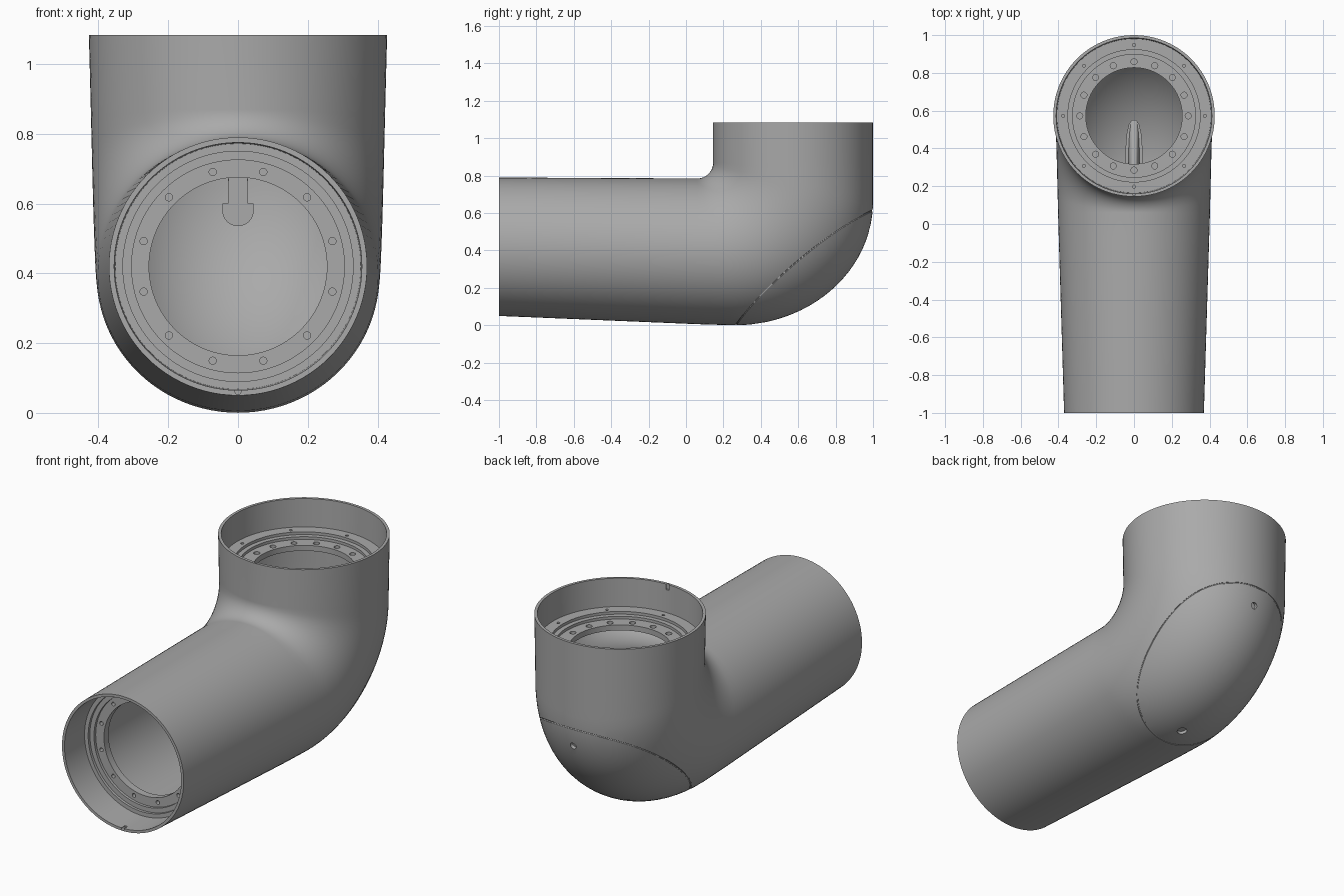
import bpy, bmesh, math
from mathutils import Vector, Matrix

if "Cube" in bpy.data.objects:
    bpy.data.objects.remove(bpy.data.objects["Cube"])

N = 96
mat = bpy.data.materials.new("mid grey")
mat.diffuse_color = (0.40, 0.40, 0.40, 1)
mat.use_nodes = True
mat.node_tree.nodes["Principled BSDF"].inputs["Base Color"].default_value = mat.diffuse_color
ZC, YC = 0.42, 0.5725          # centre of front opening (z) and of top opening (y)


def lerp(a, b, t):
    return a + (b - a) * t


def make(name, bm):
    me = bpy.data.meshes.new(name)
    bmesh.ops.recalc_face_normals(bm, faces=bm.faces[:])
    bm.to_mesh(me)
    bm.free()
    ob = bpy.data.objects.new(name, me)
    bpy.context.collection.objects.link(ob)
    me.materials.append(mat)
    return ob


# A section is (inner point, outer point, half width); points are (y, z)
def point(sec, a):
    (iy, iz), (oy, oz), w = sec
    c = math.cos(a)
    return Vector((w * math.sin(a), (iy + oy) / 2 + (oy - iy) / 2 * c, (iz + oz) / 2 + (oz - iz) / 2 * c))


# Outer elbow line: short straight, elliptical quarter, short straight
OUT = [(0.06, 0.006)]
OUT += [(0.26 + 0.74 * math.sin(i * math.pi / 120), 0.66 - 0.66 * math.cos(i * math.pi / 120)) for i in range(61)]
OUT += [(1.0, 0.87)]
LEN = [0]
for p, q in zip(OUT, OUT[1:]):
    LEN.append(LEN[-1] + math.dist(p, q))


def outer_line(t):
    d = min(max(t, 0), 1) * LEN[-1]
    for i in range(len(OUT) - 1):
        if d <= LEN[i + 1] + 1e-9:
            k = (d - LEN[i]) / (LEN[i + 1] - LEN[i])
            return lerp(OUT[i][0], OUT[i + 1][0], k), lerp(OUT[i][1], OUT[i + 1][1], k)


def bend(t):
    a = t * math.pi / 2
    inner = (0.06 + 0.085 * math.sin(a), 0.87 - 0.085 * math.cos(a))
    return inner, outer_line(t), lerp(0.402, 0.422, t)


def straight(y):
    k = (y + 1) / 1.06
    return (y, lerp(0.79, 0.785, k)), (y, lerp(0.05, 0.006, k)), lerp(0.37, 0.402, k)


def inset(sec, d_in, d):
    i, o = Vector(sec[0]), Vector(sec[1])
    n = (o - i).normalized()
    return tuple(i + n * d_in), tuple(o - n * d), sec[2] - d


def front_ring(r, y):
    return (y, ZC + r), (y, ZC - r), r


def top_ring(r, z):
    return (YC - r, z), (YC + r, z), r


# Pipe body: one closed loop of sections, outside, top seat, cavity, front seat
M = 32
secs = [straight(lerp(-1, 0.06, i / 8)) for i in range(8)]
secs += [bend(i / M) for i in range(M + 1)]
secs += [top_ring(r, z) for r, z in ((0.4275, 1.084), (0.412, 1.084), (0.408, 0.93), (0.35, 0.93), (0.35, 0.915),
                                     (0.325, 0.915), (0.325, 0.90), (0.255, 0.90), (0.255, 0.87))]
for i in range(M, -1, -1):
    t = i / M
    secs.append(inset(bend(t), 0.03 + 0.13 * math.sin(math.pi * t), 0.03))
secs += [inset(straight(y), 0.03, 0.03) for y in (-0.25, -0.76)]
secs += [front_ring(r, y) for r, y in ((0.255, -0.76), (0.255, -0.80), (0.305, -0.80), (0.305, -0.815),
                                       (0.33, -0.815), (0.33, -0.83), (0.352, -0.83), (0.355, -1.0))]
bm = bmesh.new()
rings = [[bm.verts.new(point(s, 2 * math.pi * j / N)) for j in range(N)] for s in secs]
for i, r in enumerate(rings):
    q = rings[(i + 1) % len(rings)]
    for j in range(N):
        bm.faces.new((r[j], r[(j + 1) % N], q[(j + 1) % N], q[j]))
body = make("elbow_pipe", bm)

# Access cover seam: curve on the elbow surface, bowed line seen from the side
nrm = Vector((0, 0.62, -0.74)).normalized()


def inside(p):
    return nrm.dot(p - Vector((0, 0.26, 0))) + 0.065 * (p.x / 0.41) ** 2 > 0.004


def seam_point(phi):
    lo, hi = 0, 1
    for _ in range(24):
        m = (lo + hi) / 2
        p = point(bend(0.47 + 0.47 * m * math.cos(phi)), 1.9 * m * math.sin(phi))
        lo, hi = (m, hi) if inside(p) else (lo, m)
    return p


cu = bpy.data.curves.new("seam_curve", 'CURVE')
cu.dimensions = '3D'
cu.bevel_depth = 0.0045
cu.bevel_resolution = 1
S = 120
sp = cu.splines.new('POLY')
sp.points.add(S - 1)
for k in range(S):
    sp.points[k].co = (*seam_point(2 * math.pi * (k + 0.5) / S), 1)
sp.use_cyclic_u = True
tmp = bpy.data.objects.new("seam_curve", cu)
bpy.context.collection.objects.link(tmp)
dg = bpy.context.evaluated_depsgraph_get()
seam_mesh = bpy.data.meshes.new_from_object(tmp.evaluated_get(dg))
bpy.data.objects.remove(tmp)

# Cutter: seam, bolt circles, rim notches and cover screw holes
bm = bmesh.new()
bm.from_mesh(seam_mesh)


def drill(pos, axis, r, depth):
    m = Matrix.Translation(pos) @ Vector(axis).to_track_quat('Z', 'Y').to_matrix().to_4x4()
    bmesh.ops.create_cone(bm, cap_ends=True, segments=16, radius1=r, radius2=r, depth=2 * depth, matrix=m)


for k in range(12):
    a = math.radians(15 + 30 * k)
    drill((0.28 * math.cos(a), -0.80, ZC + 0.28 * math.sin(a)), (0, 1, 0), 0.0105, 0.025)
for k in range(16):
    a = math.radians(22.5 * k)
    drill((0.287 * math.cos(a), YC + 0.287 * math.sin(a), 0.90), (0, 0, 1), 0.016, 0.02)
for k in range(8):
    a = math.radians(45 * k)
    drill((0.375 * math.cos(a), YC + 0.375 * math.sin(a), 0.93), (0, 0, 1), 0.008, 0.02)
drill((0, -1.0, 0.062), (0, 1, 0), 0.009, 0.03)
drill((0, 0.16, 1.084), (0, 0, 1), 0.009, 0.03)
for t, r in ((0.22, 0.026), (0.76, 0.018)):
    p = point(bend(t), 0)
    d = point(bend(t + 0.01), 0) - point(bend(t - 0.01), 0)
    drill(p, (0, d.z, -d.y), r, 0.018)
cutter = make("hole_cutter", bm)
cutter.hide_render = True

mod = body.modifiers.new("holes", 'BOOLEAN')
mod.operation = 'DIFFERENCE'
mod.solver = 'EXACT'
mod.object = cutter
bpy.context.view_layer.objects.active = body
body.select_set(True)
bpy.ops.object.modifier_apply(modifier=mod.name)
bpy.data.objects.remove(cutter)
bpy.ops.object.shade_smooth_by_angle(angle=math.radians(30))
body.select_set(False)

# Cable guide finger inside the elbow: U-shaped bar with a rounded end
bm = bmesh.new()
prof = [(-0.028, 0.68), (-0.028, 0.60), (-0.045, 0.60)]
prof += [(0.045 * math.cos(a), 0.58 + 0.045 * math.sin(a)) for a in [math.pi + i * math.pi / 12 for i in range(13)]]
prof += [(0.045, 0.60), (0.028, 0.60), (0.028, 0.68)]
slices = ((0.2, 1, 0), (0.40, 1, 0), (0.48, 0.85, 0.01), (0.53, 0.6, 0.02), (0.55, 0.25, 0.03))
rows = [[bm.verts.new((x * k, y - 0.25 * max(0, z - 0.6) / 0.08 * (y > 0.3), z + dz * (z < 0.6))) for x, z in prof]
        for y, k, dz in slices]
for r, q in zip(rows, rows[1:]):
    for j in range(len(prof)):
        n = (j + 1) % len(prof)
        bm.faces.new((r[j], r[n], q[n], q[j]))
bm.faces.new(rows[0])
bm.faces.new(rows[-1])
guide = make("cable_guide", bm)
bpy.context.view_layer.objects.active = guide
guide.select_set(True)
bpy.ops.object.shade_smooth_by_angle(angle=math.radians(35))
